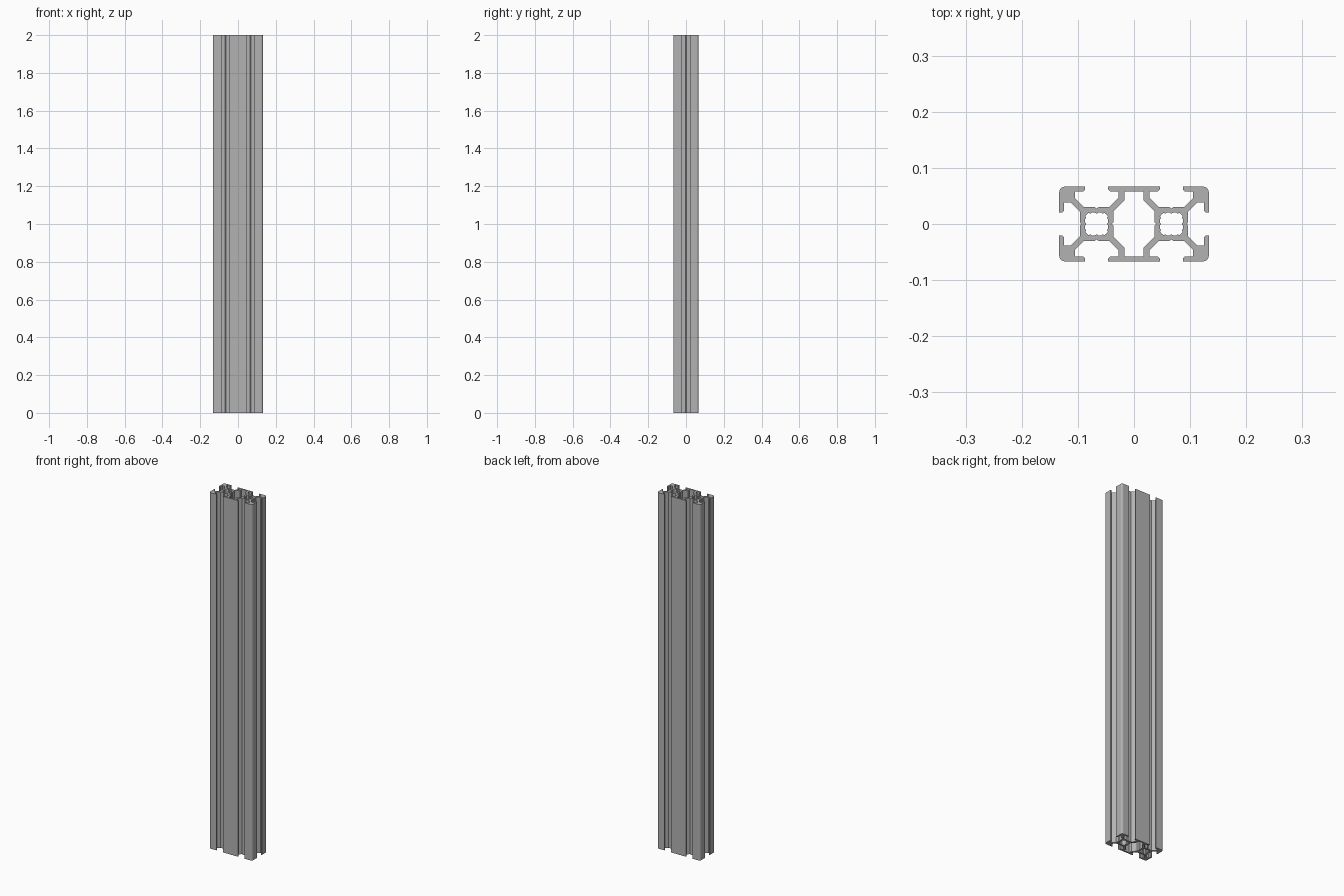
import bpy, bmesh, math

if "Cube" in bpy.data.objects:
    bpy.data.objects.remove(bpy.data.objects["Cube"], do_unlink=True)

UNIT = 2 / 300          # one millimetre of the 40 x 20 x 300 extrusion
HALF_W, HALF_D = 20, 10
CELL = 10               # centre of each slotted cell
LIP = 8.7               # inner face of the outer walls
SLOT, POCKET = 3.1, 5.8 # half widths of slot opening and pocket
CORE, WEB = 4.5, 1.15   # core half size, web half offset
NOTCH = 0.4             # shallow groove in each core face
RADIUS = 1.6


def slot_half():
    """Half of a T slot, from the lip edge to the groove in the core."""
    return [(SLOT, 10), (SLOT, 9.2), (SLOT + .5, LIP), (POCKET, LIP),
            (POCKET, POCKET + WEB), (CORE - WEB, CORE), (.5, CORE), (0, CORE - NOTCH)]


def full_loop(quarter):
    """Mirror a quarter outline (top middle to right middle) to a closed loop."""
    half = quarter + [(x, -y) for x, y in reversed(quarter)]
    loop = half + [(-x, y) for x, y in reversed(half)]
    clean = []
    for p in loop:
        if not clean or math.dist(p, clean[-1]) > 1e-4:
            clean.append(p)
    if math.dist(clean[0], clean[-1]) < 1e-4:
        clean.pop()
    return clean


# Outer outline: top slot, rounded corner, side slot
half = slot_half()
outer = [(CELL - x, y) for x, y in half]
outer += [(CELL + x, y) for x, y in reversed(half)]
for i in range(7):
    a = math.radians(90 - 15 * i)
    outer.append((HALF_W - RADIUS + RADIUS * math.cos(a),
                  HALF_D - RADIUS + RADIUS * math.sin(a)))
outer += [(CELL + y, x) for x, y in half]

# Central cavity between the two cores
edge = CELL - POCKET - 1.6
cavity = [(edge, LIP), (edge, CELL - edge - WEB),
          (CELL - CORE, CORE - WEB), (CELL - CORE, .5), (CELL - CORE + NOTCH, 0)]

# Lobed bore of a core
eighth = [(0, 2.75), (.5, 3.1), (1.2, 3.1), (1.6, 2.75), (2.1, 3.0), (2.6, 2.6)]
bore = full_loop(eighth + [(y, x) for x, y in reversed(eighth)])

loops = [full_loop(outer), full_loop(cavity)]
loops += [[(x + s * CELL, y) for x, y in bore] for s in (-1, 1)]

# Filled profile extruded to full height
curve = bpy.data.curves.new("extrusion", "CURVE")
curve.dimensions = "2D"
curve.fill_mode = "BOTH"
curve.extrude = 1
for loop in loops:
    spline = curve.splines.new("POLY")
    spline.points.add(len(loop) - 1)
    for point, (x, y) in zip(spline.points, loop):
        point.co = (x * UNIT, y * UNIT, 0, 1)
    spline.use_cyclic_u = True

rail = bpy.data.objects.new("slotted_rail", curve)
bpy.context.collection.objects.link(rail)
rail.location.z = 1
bpy.ops.object.select_all(action="DESELECT")
rail.select_set(True)
bpy.context.view_layer.objects.active = rail
bpy.ops.object.convert(target="MESH")
rail = bpy.context.object

# Weld the caps to the walls
bm = bmesh.new()
bm.from_mesh(rail.data)
bmesh.ops.remove_doubles(bm, verts=bm.verts, dist=1e-5)
bmesh.ops.recalc_face_normals(bm, faces=bm.faces)
for face in bm.faces:
    face.smooth = False
bm.to_mesh(rail.data)
bm.free()

# Plain aluminium grey
grey = bpy.data.materials.new("aluminium grey")
grey.use_nodes = True
colour = (0.45, 0.45, 0.45, 1)
grey.diffuse_color = colour
grey.node_tree.nodes["Principled BSDF"].inputs["Base Color"].default_value = colour
rail.data.materials.clear()
rail.data.materials.append(grey)
